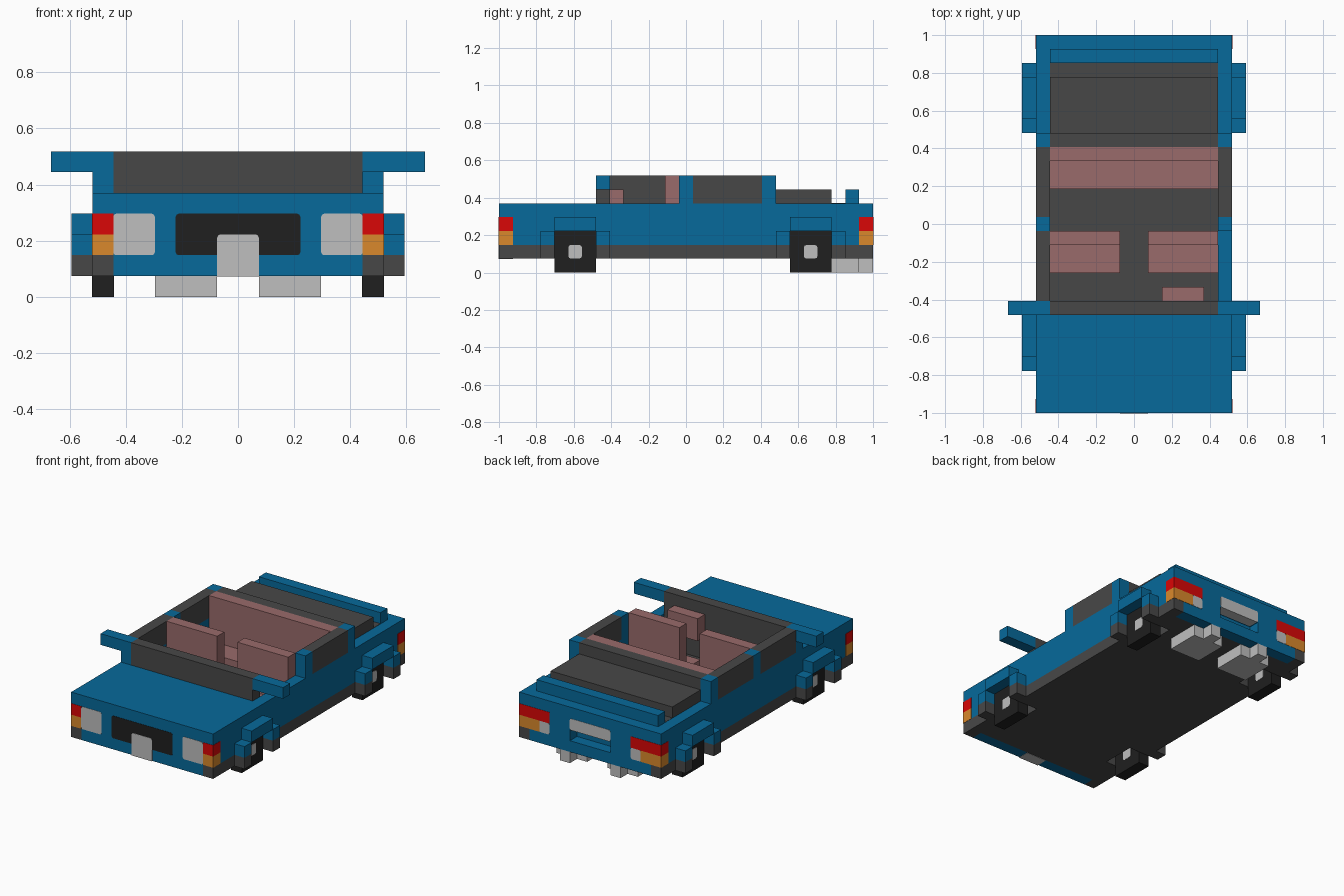
import bpy, bmesh

cube = bpy.data.objects.get("Cube")
if cube:
    bpy.data.objects.remove(cube, do_unlink=True)

U = 2 / 27      # one block
E = 0.025       # overlay thickness, in blocks


def material(name, rgb):
    m = bpy.data.materials.new(name)
    m.use_nodes = True
    m.diffuse_color = (*rgb, 1)
    m.roughness = 1
    m.specular_intensity = 0
    bsdf = m.node_tree.nodes["Principled BSDF"]
    bsdf.inputs["Base Color"].default_value = (*rgb, 1)
    bsdf.inputs["Roughness"].default_value = 1
    bsdf.inputs["Specular IOR Level"].default_value = 0
    return m


BLUE = material("body blue", (0.002, 0.142, 0.328))
GREY = material("dark grey", (0.064, 0.064, 0.064))
BLACK = material("black", (0.014, 0.014, 0.014))
SILVER = material("silver", (0.52, 0.52, 0.52))
PINK = material("seat pink", (0.32, 0.145, 0.145))
RED = material("lamp red", (0.70, 0.002, 0.002))
ORANGE = material("lamp orange", (0.70, 0.25, 0.025))


def box(name, mat, x, y, z, round_axis=None):
    """Block-grid box; x is centred, y counts back from the nose, z from the ground."""
    bm = bmesh.new()
    bmesh.ops.create_cube(bm, size=1)
    for v in bm.verts:
        for i, (a, b) in enumerate((x, y, z)):
            v.co[i] = (a if v.co[i] < 0 else b) * U
        v.co.y -= 1
    if round_axis is not None:
        edges = [e for e in bm.edges
                 if abs((e.verts[0].co - e.verts[1].co).normalized()[round_axis]) > 0.9]
        bmesh.ops.bevel(bm, geom=edges, offset=0.15 * U, segments=2,
                        profile=0.5, affect='EDGES')
    bmesh.ops.recalc_face_normals(bm, faces=bm.faces)
    me = bpy.data.meshes.new(name)
    bm.to_mesh(me)
    bm.free()
    me.materials.append(mat)
    ob = bpy.data.objects.new(name, me)
    bpy.context.collection.objects.link(ob)
    return ob


def pair(name, mat, x, y, z, round_axis=None):
    """The same box on both sides of the car."""
    box("left_" + name, mat, x, y, z, round_axis)
    box("right_" + name, mat, (-x[1], -x[0]), y, z, round_axis)


# Main body shell
box("hood", BLUE, (-7, 7), (0, 7), (2, 5))
pair("cabin_side", BLUE, (6, 7), (7, 20), (2, 5))
box("trunk", BLUE, (-7, 7), (20, 26), (2, 5))
box("tail_upper", BLUE, (-7, 7), (26, 27), (3, 5))
pair("tail_lower", BLUE, (2, 7), (26, 27), (2, 3))
pair("skirt", GREY, (6, 7), (0, 27), (1, 2))
box("front_bumper", BLUE, (-6, 6), (0, 1), (1, 2))
box("rear_bumper", BLUE, (-6, 6), (26, 27), (1, 2))

# Floor, leaving a well inside each wheel
box("floor", GREY, (-5, 5), (1, 26), (1, 2))
for part, y in (("front", (1, 4)), ("middle", (7, 21)), ("rear", (24, 26))):
    pair(part + "_floor_edge", GREY, (5, 6), y, (1, 2))

# Windscreen, mirrors, windows and pillars
box("windscreen", GREY, (-6, 6), (7, 8), (2, 7))
pair("mirror", BLUE, (6, 9), (7, 8), (6, 7))
box("windscreen_post", BLUE, (-7, -6), (7, 8), (5, 6))
box("right_front_window", GREY, (-7, -6), (8, 13), (5, 7))
pair("middle_pillar", BLUE, (6, 7), (13, 14), (5, 7))
pair("rear_window", GREY, (6, 7), (14, 19), (5, 7))
pair("rear_pillar", BLUE, (6, 7), (19, 20), (5, 7))
box("back_window", GREY, (-6, 6), (19, 20), (2, 7))

# Folded roof, deck strip and spoiler
box("folded_roof", GREY, (-6, 6), (20, 24), (5, 6))
box("deck_strip", GREY, (-6, 6), (24, 25), (4.95, 5 + E))
box("spoiler", BLUE, (-6, 6), (25, 26), (5, 6))

# Seats and steering wheel
pair("front_seat_cushion", PINK, (1, 6), (10, 12), (2, 3))
pair("front_seat_back", PINK, (1, 6), (12, 13), (2, 7))
box("rear_seat_cushion", PINK, (-6, 6), (16, 18), (2, 3))
box("rear_seat_back", PINK, (-6, 6), (18, 19), (2, 7))
box("steering_wheel", PINK, (2, 5), (8, 9), (4, 6))

# Wheels with hubs, well liners and stepped arches
for end, y in (("front", 4), ("rear", 21)):
    pair(end + "_wheel", BLACK, (6 - E, 7 + E), (y, y + 3), (0, 3))
    pair(end + "_hub", SILVER, (6 - 2 * E, 7 + 2 * E), (y + 1.02, y + 1.98), (1.02, 1.98), 0)
    pair(end + "_well_liner", GREY, (5, 6), (y, y + 3), (2 - E, 2.2))
    pair(end + "_arch_top", BLUE, (7, 8), (y, y + 3), (3, 4))
    for part, a in (("fore", y - 1), ("aft", y + 3)):
        pair(f"{end}_arch_{part}", BLUE, (7, 8), (a, a + 1), (2, 3))
        pair(f"{end}_arch_{part}_foot", GREY, (7, 8), (a, a + 1), (1, 2))

# Front lamps, grille and plate
pair("front_corner_red", RED, (6, 7 + E), (-E, 1), (3, 4))
pair("front_corner_orange", ORANGE, (6, 7 + E), (-E, 1), (2, 3))
pair("headlight", SILVER, (4, 6), (-E, 0.5), (2, 4), 1)
box("grille", BLACK, (-3, 3), (-E, 0.5), (2, 4), 1)
box("front_plate", SILVER, (-1, 1), (-2 * E, 0.5), (1.2, 3), 1)
box("front_plate_foot", SILVER, (-1, 1), (-2 * E, 1), (1 - E, 1.6))

# Rear lamps and plate
pair("tail_red", RED, (4, 7 + E), (26, 27 + E), (3, 4))
pair("tail_orange", ORANGE, (5, 7 + E), (26, 27 + E), (2, 3))
pair("reverse_lamp", SILVER, (4, 5), (26.5, 27 + E), (2, 3), 1)
box("rear_plate", SILVER, (-2, 2), (26.1, 27 + E), (3 - E, 4), 1)

# Exhausts
pair("muffler", SILVER, (1, 4), (23, 26), (0, 1))
pair("exhaust_tip", SILVER, (2, 3), (26, 27), (0, 1))
